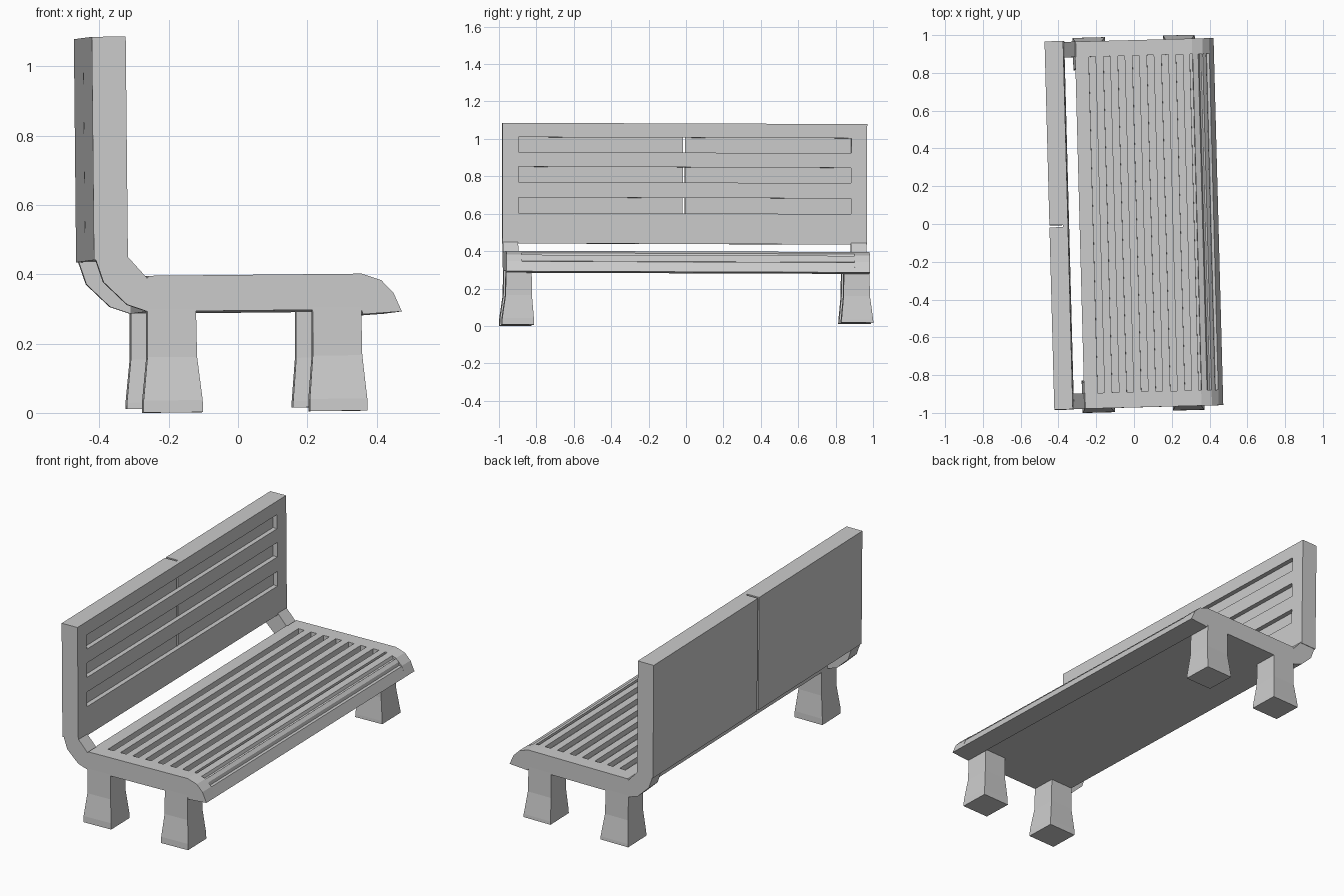
import bpy, bmesh
from mathutils import Matrix

if "Cube" in bpy.data.objects:
    bpy.data.objects.remove(bpy.data.objects["Cube"])

# The whole bench sits slightly turned and tilted
TURN = (Matrix.Rotation(0.0265, 4, 'Z') @ Matrix.Rotation(-0.0035, 4, 'X')
        @ Matrix.Rotation(-0.010, 4, 'Y'))
TURN = Matrix.Translation((0.003, 0, 0)) @ TURN


def finish(name, bm):
    bmesh.ops.recalc_face_normals(bm, faces=bm.faces)
    bm.transform(TURN)
    mesh = bpy.data.meshes.new(name)
    bm.to_mesh(mesh)
    bm.free()
    obj = bpy.data.objects.new(name, mesh)
    bpy.context.collection.objects.link(obj)
    return obj


def loft(bm, rings):
    loops = [[bm.verts.new(p) for p in ring] for ring in rings]
    n = len(loops[0])
    for a, b in zip(loops, loops[1:]):
        for i in range(n):
            j = (i + 1) % n
            bm.faces.new((a[i], a[j], b[j], b[i]))
    bm.faces.new(loops[0])
    bm.faces.new(loops[-1])


def extrude_profile(name, profile, y0, y1):
    bm = bmesh.new()
    loft(bm, [[(x, y, z) for x, z in profile] for y in (y0, y1)])
    return finish(name, bm)


def add_box(bm, x0, x1, y0, y1, z0, z1):
    loft(bm, [[(x0, y0, z), (x1, y0, z), (x1, y1, z), (x0, y1, z)] for z in (z0, z1)])


TOP, BOTTOM, GROOVE = 0.395, 0.292, 0.365
INNER = 0.89

# Slatted seat: comb-shaped section with a stepped rounded front lip
comb = [(-0.287, BOTTOM), (-0.287, TOP)]
for k in range(7):
    x = -0.215 + 0.077 * k
    comb += [(x, TOP), (x, GROOVE), (x + 0.036, GROOVE), (x + 0.036, TOP)]
comb += [(0.320, TOP), (0.320, GROOVE), (0.333, GROOVE), (0.335, TOP),
         (0.364, 0.384), (0.370, 0.368), (0.378, 0.366), (0.388, 0.374),
         (0.404, 0.358), (0.408, 0.340), (0.423, 0.338), (0.447, 0.285),
         (0.335, 0.278), (0.330, BOTTOM)]
extrude_profile("slatted_seat", comb, -INNER, INNER)

# Solid end frames: curved arm to the backrest, seat end and lip end
end = [(-0.287, BOTTOM), (-0.345, 0.312), (-0.413, 0.378), (-0.437, 0.45),
       (-0.342, 0.45), (-0.287, 0.388), (-0.282, TOP), (0.333, TOP),
       (0.388, 0.376), (0.423, 0.340), (0.447, 0.285), (0.335, 0.278),
       (0.330, BOTTOM)]
for side, name in ((-1, "near_end_frame"), (1, "far_end_frame")):
    extrude_profile(name, end, side * INNER, side * 0.972)

# Backrest: two back boards with a narrow seam between them
XB, XM, XF = -0.440, -0.368, -0.342
ZB, ZT, YE = 0.442, 1.086, 0.975
bm = bmesh.new()
add_box(bm, XB, XM, -YE, -0.010, ZB, ZT)
add_box(bm, XB, XM, 0.002, YE, ZB, ZT)
finish("backrest_boards", bm)

# Backrest front: frame and rails leaving three long recesses
bm = bmesh.new()
for z0, z1 in ((ZB, 0.605), (0.688, 0.770), (0.852, 0.930), (1.010, ZT)):
    add_box(bm, XM, XF, -0.890, 0.890, z0, z1)
for s in (-1, 1):
    add_box(bm, XM, XF, s * 0.890, s * YE, ZB, ZT)
finish("backrest_rails", bm)

# Legs: square posts flaring out to the foot
for row, x0, x1, f0, f1 in (("back", -0.287, -0.147, -0.302, -0.130),
                            ("front", 0.190, 0.330, 0.178, 0.345)):
    for s, end_name, foot in ((-1, "near", 0.0), (1, "far", 0.017)):
        bm = bmesh.new()
        rings = []
        for z, t in ((0.300, 0), (0.160, 0.1), (0.035, 0.95), (foot, 1)):
            a, b = x0 + (f0 - x0) * t, x1 + (f1 - x1) * t
            c, d = s * (0.835 - 0.013 * t), s * (0.972 + 0.021 * t)
            rings.append([(a, c, z), (b, c, z), (b, d, z), (a, d, z)])
        loft(bm, rings)
        finish(f"{end_name}_{row}_leg", bm)
